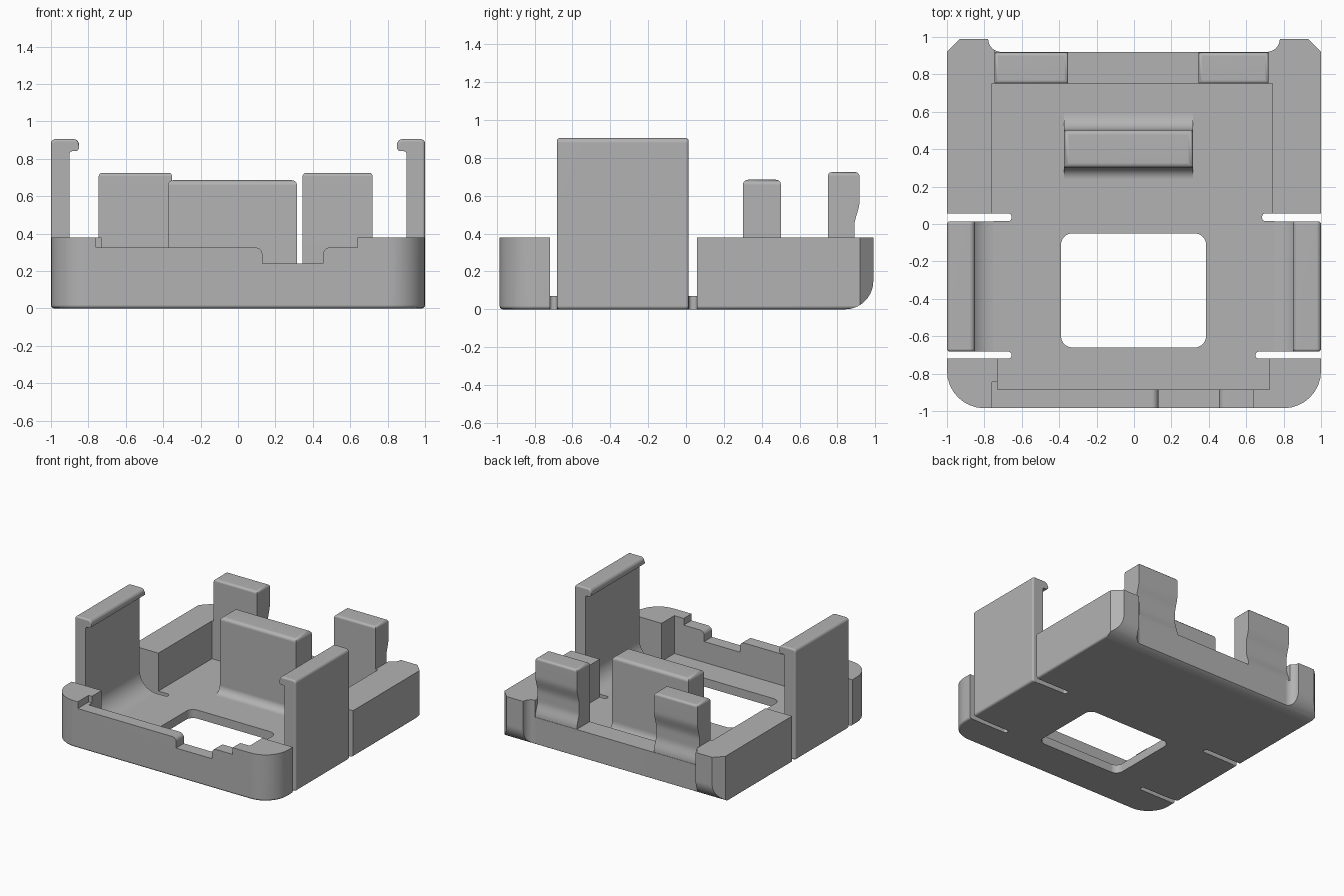
import bpy, bmesh, math
from mathutils import Vector

if "Cube" in bpy.data.objects:
    bpy.data.objects.remove(bpy.data.objects["Cube"])

grey = bpy.data.materials.new("light_grey_plastic")
grey.diffuse_color = (0.45, 0.45, 0.45, 1)
grey.use_nodes = True
grey.node_tree.nodes["Principled BSDF"].inputs["Base Color"].default_value = grey.diffuse_color


def rounded(points, steps=8):
    """Turn (a, b[, radius]) corners into an outline with filleted corners."""
    out, n = [], len(points)
    for i, p in enumerate(points):
        c = Vector(p[:2])
        r = p[2] if len(p) > 2 else 0
        if r == 0:
            out.append(c)
            continue
        u = (Vector(points[i - 1][:2]) - c).normalized()
        v = (Vector(points[(i + 1) % n][:2]) - c).normalized()
        half = u.angle(v) / 2
        centre = c + (u + v).normalized() * (r / math.sin(half))
        t = r / math.tan(half)
        a, b = c + u * t - centre, c + v * t - centre
        sweep = math.pi - 2 * half
        for k in range(steps + 1):
            f = k / steps
            out.append(centre + (a * math.sin((1 - f) * sweep) + b * math.sin(f * sweep)) / math.sin(sweep))
    clean = [p for i, p in enumerate(out) if (p - out[i - 1]).length > 1e-4]
    return clean


def prism(name, points, axis, lo, hi, bevel=0, pick=None):
    """Extrude an outline along an axis, optionally bevelling picked edges."""
    place = {'x': lambda a, b, t: (t, a, b),
             'y': lambda a, b, t: (a, t, b),
             'z': lambda a, b, t: (a, b, t)}[axis]
    bm = bmesh.new()
    outline = rounded(points)
    ends = [[bm.verts.new(place(p.x, p.y, t)) for p in outline] for t in (lo, hi)]
    n = len(outline)
    for ring in ends:
        bm.faces.new(ring)
    for i in range(n):
        j = (i + 1) % n
        bm.faces.new((ends[0][i], ends[0][j], ends[1][j], ends[1][i]))
    bmesh.ops.recalc_face_normals(bm, faces=bm.faces)
    if bevel:
        edges = [e for e in bm.edges if pick(e.verts[0].co, e.verts[1].co)]
        bmesh.ops.bevel(bm, geom=edges, offset=bevel, segments=3, profile=0.5, affect='EDGES')
    mesh = bpy.data.meshes.new(name)
    bm.to_mesh(mesh)
    bm.free()
    mesh.materials.append(grey)
    ob = bpy.data.objects.new(name, mesh)
    bpy.context.collection.objects.link(ob)
    return ob


def box(name, x0, x1, y0, y1, z0, z1):
    return prism(name, [(x0, y0), (x1, y0), (x1, y1), (x0, y1)], 'z', z0, z1)


def activate(ob):
    bpy.ops.object.select_all(action='DESELECT')
    ob.select_set(True)
    bpy.context.view_layer.objects.active = ob


def cut(ob, cutter):
    activate(ob)
    m = ob.modifiers.new("cut", 'BOOLEAN')
    m.operation, m.solver, m.object = 'DIFFERENCE', 'EXACT', cutter
    bpy.ops.object.modifier_apply(modifier=m.name)
    bpy.data.objects.remove(cutter)


def finish(ob):
    activate(ob)
    bpy.ops.object.shade_smooth_by_angle(angle=math.radians(35))
    m = ob.modifiers.new("weighted_normals", 'WEIGHTED_NORMAL')
    m.keep_sharp = True


# Tray body: rounded front corners, chamfered back corners, recessed back
tray = prism("tray", [
    (-1, -0.985, 0.2), (1, -0.985, 0.2), (1, 0.92), (0.93, 0.99),
    (0.78, 0.99), (0.78, 0.92, 0.07), (-0.78, 0.92, 0.07), (-0.78, 0.99),
    (-0.93, 0.99), (-1, 0.92)], 'z', 0, 0.38,
    0.018, lambda a, b: max(a.z, b.z) < 1e-5)

# Rounded lower back edge
arc = [(0.84 + 0.15 * math.sin(k * math.pi / 20), 0.15 - 0.15 * math.cos(k * math.pi / 20))
       for k in range(11)]
cut(tray, prism("back_round_cutter", [(0.84, -0.1)] + arc + [(1.1, 0.15), (1.1, -0.1)], 'x', -1.2, 1.2))

# Inner cavity, open at the sides where the tall clips stand
cut(tray, prism("cavity_cutter", [
    (-0.73, -0.885), (0.725, -0.885), (0.725, -0.72), (1.1, -0.72),
    (1.1, 0.057), (0.74, 0.057), (0.74, 0.75), (-0.76, 0.75),
    (-0.76, 0.057), (-1.1, 0.057), (-1.1, -0.72), (-0.73, -0.72)], 'z', 0.07, 1))

# Stepped notch in the front wall
cut(tray, prism("front_notch_cutter", [
    (-0.76, 0.5), (-0.76, 0.325), (0.13, 0.325, 0.035), (0.13, 0.24),
    (0.455, 0.24), (0.455, 0.325, 0.035), (0.64, 0.325), (0.64, 0.5)], 'y', -1.1, -0.845))

# Lowered back wall
cut(tray, box("back_wall_cutter", -0.745, 0.72, 0.7, 1.1, 0.24, 1))

# Floor window
cut(tray, prism("window_cutter", [
    (-0.39, -0.66, 0.06), (0.385, -0.66, 0.06), (0.385, -0.05, 0.06), (-0.39, -0.05, 0.06)],
    'z', -0.1, 0.2))

# Relief slots beside the tall clips, and the gap each clip fills
for s, back_end, front_end in ((-1, 0.655, 0.655), (1, 0.685, 0.65)):
    for end, y0, y1 in ((back_end, 0.015, 0.057), (front_end, -0.72, -0.682)):
        cut(tray, prism("slot_cutter", [
            (s * 1.1, y0), (s * 1.1, y1), (s * end, y1, 0.018), (s * end, y0, 0.018)],
            'z', -0.1, 0.5))
    cut(tray, box("clip_gap_cutter", s * 0.75, s * 1.1, -0.70, 0.035, -0.1, 0.5))
finish(tray)

# Tall hooked side clips with a curved foot
for s, side in ((-1, "left"), (1, "right")):
    profile = [(0.75, 0), (1, 0, 0.018), (1, 0.905, 0.025), (0.85, 0.905, 0.03),
               (0.85, 0.84, 0.02), (0.9, 0.84, 0.012), (0.9, 0.07, 0.15), (0.75, 0.07)]
    outer = lambda v: v.z > 0.86 or abs(v.x) > 0.97
    finish(prism(side + "_hook_clip", [(s * p[0],) + p[1:] for p in profile], 'y', -0.682, 0.014,
                 0.014, lambda a, b: abs(a.y - b.y) < 1e-5 and outer(a) and outer(b)))

# Back clips with a hollowed rear face
def hollow(z):
    f = (0.57 - z) / 0.13 if z > 0.38 else (z - 0.25) / 0.11
    f = min(max(f, 0), 1)
    return 0.917 - 0.027 * f * f * (3 - 2 * f)

rear = [(hollow(z), z) for z in [0.58 - 0.02 * k for k in range(17)]]
for side, x0, x1 in (("left", -0.745, -0.352), ("right", 0.345, 0.72)):
    finish(prism(side + "_back_clip", [(0.75, 0.24), (0.75, 0.725), (0.917, 0.725)] + rear + [(0.917, 0.24)],
                 'x', x0, x1, 0.02, lambda a, b: min(a.z, b.z) > 0.72))

# Centre block with filleted feet
finish(prism("centre_block", [
    (0.22, 0.07), (0.30, 0.07, 0.06), (0.30, 0.685), (0.503, 0.685),
    (0.503, 0.07, 0.09), (0.61, 0.07)], 'x', -0.375, 0.316,
    0.028, lambda a, b: min(a.z, b.z) > 0.68))
